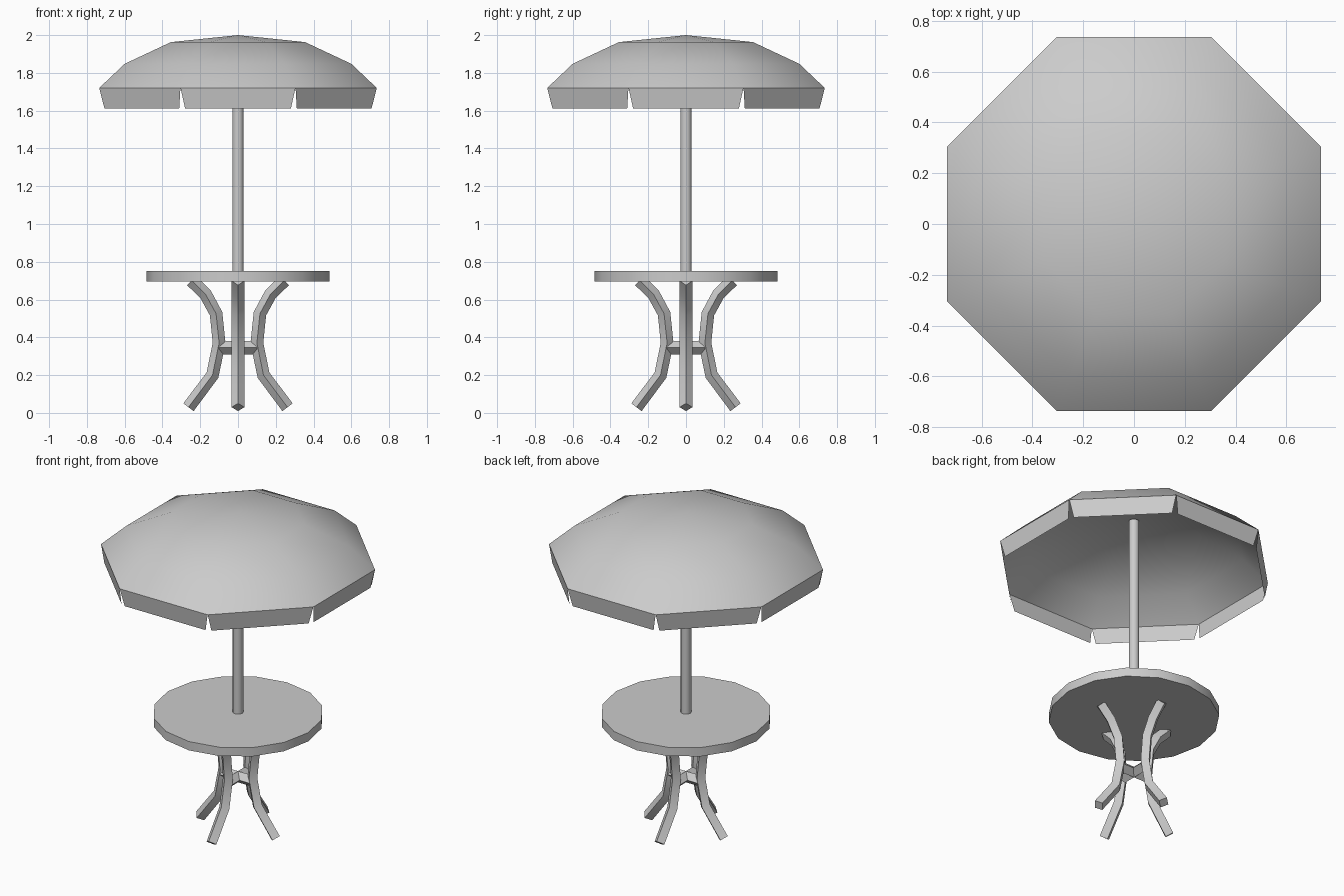
import bpy, bmesh, math
from mathutils import Matrix, Vector

cube = bpy.data.objects.get("Cube")
if cube:
    bpy.data.objects.remove(cube, do_unlink=True)

GREY = (0.6, 0.6, 0.6, 1)
grey = bpy.data.materials.new("light_grey")
grey.use_nodes = True
grey.diffuse_color = GREY
grey.node_tree.nodes["Principled BSDF"].inputs["Base Color"].default_value = GREY


def finish(name, bm, angle=35, fix_normals=True):
    if fix_normals:
        bmesh.ops.recalc_face_normals(bm, faces=bm.faces)
    mesh = bpy.data.meshes.new(name)
    bm.to_mesh(mesh)
    bm.free()
    obj = bpy.data.objects.new(name, mesh)
    obj.data.materials.append(grey)
    bpy.context.collection.objects.link(obj)
    bpy.ops.object.select_all(action="DESELECT")
    bpy.context.view_layer.objects.active = obj
    obj.select_set(True)
    bpy.ops.object.shade_smooth_by_angle(angle=math.radians(angle))
    return obj


def cylinder(name, radius, low, high, sides):
    bm = bmesh.new()
    bmesh.ops.create_cone(bm, cap_ends=True, segments=sides, radius1=radius, radius2=radius,
                          depth=high - low, matrix=Matrix.Translation((0, 0, (low + high) / 2)))
    finish(name, bm)


def diamond_bar(name, path, radius, turn):
    """Sweep a diamond section along (x, z) points, then turn it about the z axis."""
    bm = bmesh.new()
    points = [Vector((x, 0, z)) for x, z in path]
    side = Vector((0, 1, 0))
    rings = []
    for i, p in enumerate(points):
        tangent = (points[min(i + 1, len(points) - 1)] - points[max(i - 1, 0)]).normalized()
        out = tangent.cross(side)
        rings.append([bm.verts.new(p + d * radius) for d in (out, side, -out, -side)])
    for a, b in zip(rings, rings[1:]):
        for k in range(4):
            j = (k + 1) % 4
            bm.faces.new((a[k], a[j], b[j], b[k]))
    bm.faces.new(rings[0])
    bm.faces.new(rings[-1])
    bmesh.ops.rotate(bm, verts=bm.verts, matrix=Matrix.Rotation(turn, 3, "Z"))
    finish(name, bm)


# Table top and pole
cylinder("table_top", 0.485, 0.695, 0.75, 16)
cylinder("pole", 0.03, 0.72, 1.985, 12)

# Four curved legs and the crossed braces between them
LEG = [(0.262, 0.03), (0.135, 0.2), (0.10, 0.37), (0.116, 0.525), (0.17, 0.625), (0.245, 0.70)]
for i, where in enumerate(("left", "back", "right", "front")):
    diamond_bar(where + "_leg", LEG, 0.034, i * math.pi / 2)
for i, where in enumerate(("sideways", "lengthways")):
    diamond_bar(where + "_brace", [(-0.1, 0.345), (0.1, 0.345)], 0.035, i * math.pi / 2)

# Eight-sided canopy shell: rings given as distance to the flat side, and height
SIDES = 8
STEP = 2 * math.pi / SIDES
bm = bmesh.new()
apex = bm.verts.new((0, 0, 2))
last = None
for flat, z in ((0.355, 1.963), (0.60, 1.848), (0.735, 1.72)):
    r = flat / math.cos(STEP / 2)
    ring = [bm.verts.new((r * math.cos((k + 0.5) * STEP), r * math.sin((k + 0.5) * STEP), z))
            for k in range(SIDES)]
    for k in range(SIDES):
        j = (k + 1) % SIDES
        if last:
            bm.faces.new((last[k], ring[k], ring[j], last[j]))
        else:
            bm.faces.new((apex, ring[k], ring[j]))
    last = ring
finish("canopy", bm, 60, False)

# Hanging flaps, one on each side of the canopy
bm = bmesh.new()
for k in range(SIDES):
    turn = Matrix.Rotation(k * STEP, 3, "Z")
    corners = ((0.735, -0.304, 1.72), (0.72, -0.28, 1.612), (0.72, 0.28, 1.612), (0.735, 0.304, 1.72))
    bm.faces.new([bm.verts.new(turn @ Vector(c)) for c in corners])
finish("canopy_flaps", bm, 30, False)
